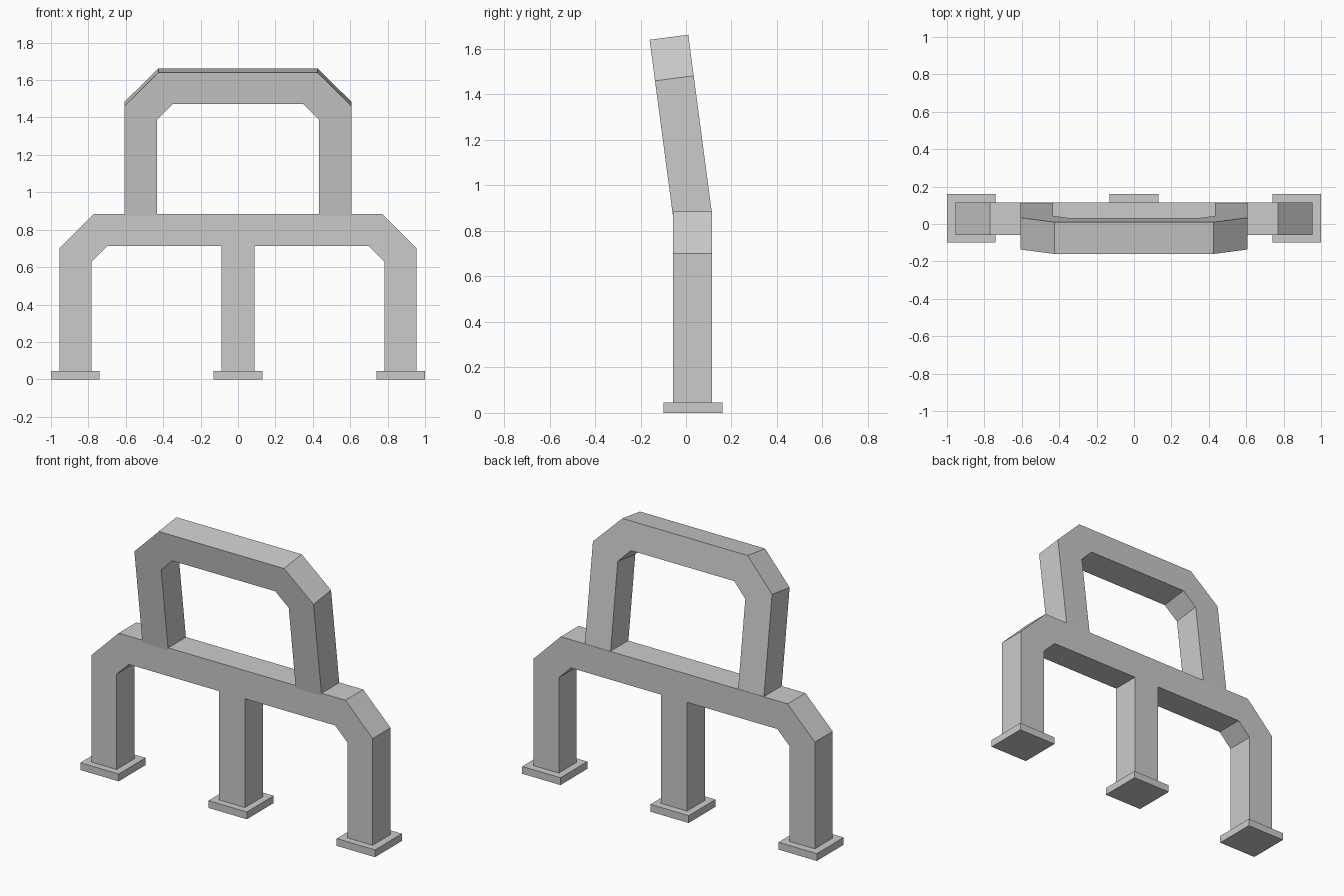
import bpy, bmesh, math

if "Cube" in bpy.data.objects:
    bpy.data.objects.remove(bpy.data.objects["Cube"])


def make_object(name, bm):
    bmesh.ops.recalc_face_normals(bm, faces=bm.faces)
    mesh = bpy.data.meshes.new(name)
    bm.to_mesh(mesh)
    bm.free()
    obj = bpy.data.objects.new(name, mesh)
    bpy.context.collection.objects.link(obj)
    return obj


def extruded_profile(name, half, y0, y1):
    """Mirror a right-hand x/z outline across x = 0 and extrude it along y."""
    outline = half + [(-x, z) for x, z in reversed(half)]
    bm = bmesh.new()
    face = bm.faces.new([bm.verts.new((x, y0, z)) for x, z in outline])
    result = bmesh.ops.extrude_face_region(bm, geom=[face], use_keep_orig=True)
    verts = [v for v in result["geom"] if isinstance(v, bmesh.types.BMVert)]
    bmesh.ops.translate(bm, verts=verts, vec=(0, y1 - y0, 0))
    return make_object(name, bm)


# Lower frame: three legs joined by a seat rail with chamfered corners
extruded_profile("leg_frame", [
    (0.088, 0.045), (0.088, 0.712), (0.70, 0.712), (0.783, 0.63),
    (0.783, 0.045), (0.955, 0.045), (0.955, 0.70), (0.77, 0.885),
], -0.058, 0.115)

# Upper frame: arch leaning towards the front
back = extruded_profile("leaning_arch", [
    (0.35, 0.607), (0.433, 0.5225), (0.433, -0.01),
    (0.608, -0.01), (0.608, 0.595), (0.425, 0.777),
], 0.0, 0.1715)
back.location = (0, -0.058, 0.87)
back.rotation_euler.x = math.radians(7.55)

# Square foot plates
for side, x in (("left", -0.87), ("middle", 0.0), ("right", 0.87)):
    bm = bmesh.new()
    bmesh.ops.create_cube(bm, size=1)
    bmesh.ops.scale(bm, verts=bm.verts, vec=(0.26, 0.26, 0.045))
    bmesh.ops.translate(bm, verts=bm.verts, vec=(x, 0.03, 0.0225))
    make_object("foot_plate_" + side, bm)
